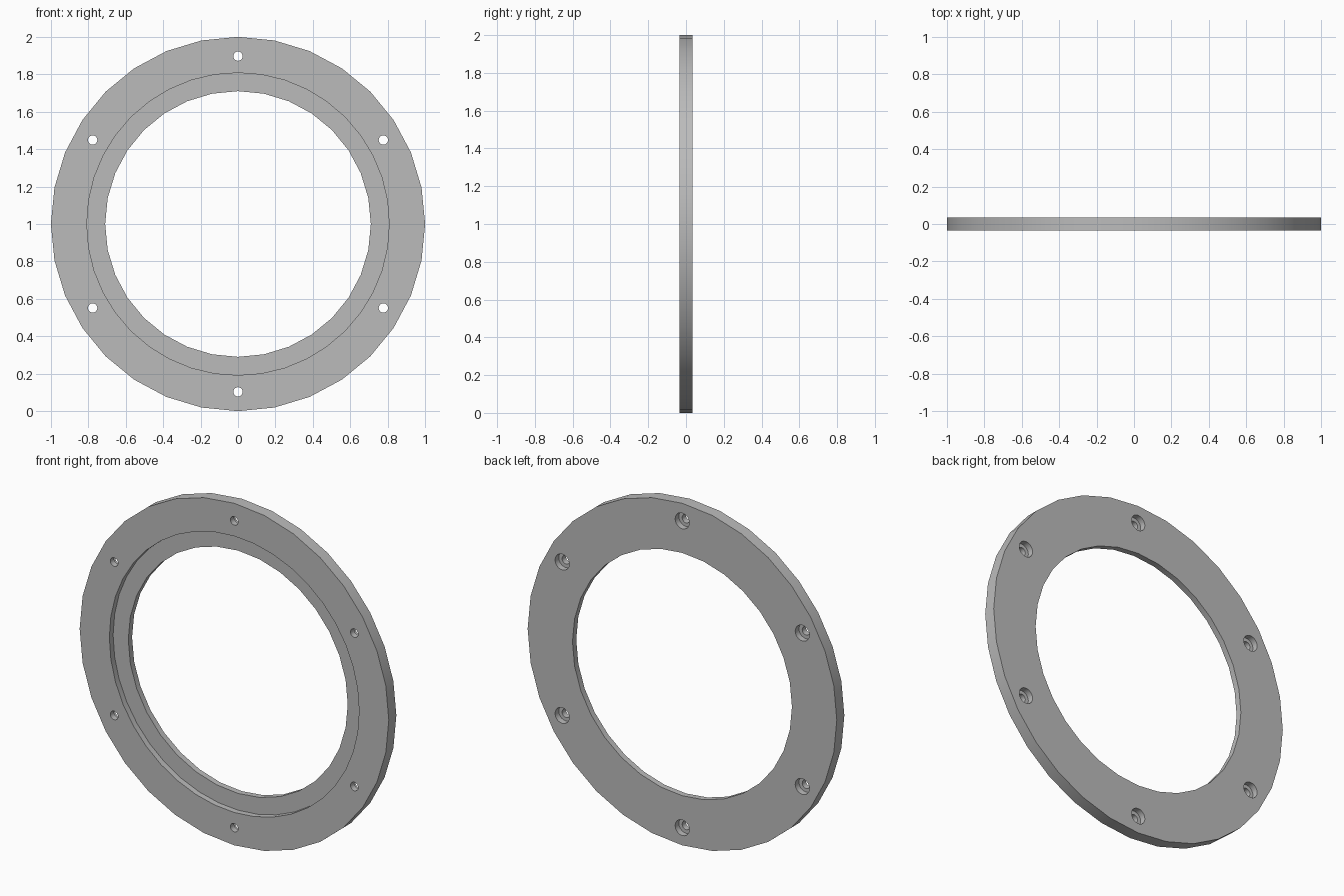
import bpy
import math

if "Cube" in bpy.data.objects:
    bpy.data.objects.remove(bpy.data.objects["Cube"], do_unlink=True)

THICK = 0.07
HALF = THICK / 2

grey = bpy.data.materials.new("plain grey")
grey.use_nodes = True
grey.diffuse_color = (0.5, 0.5, 0.5, 1)
grey.node_tree.nodes["Principled BSDF"].inputs["Base Color"].default_value = (0.5, 0.5, 0.5, 1)


def disc(name, radius, y0, y1, sides, x=0, z=1):
    """Cylinder lying along y, from y0 to y1."""
    bpy.ops.mesh.primitive_cylinder_add(
        vertices=sides, radius=radius, depth=y1 - y0,
        location=(x, (y0 + y1) / 2, z), rotation=(math.pi / 2, 0, 0))
    obj = bpy.context.object
    obj.name = name
    obj.data.materials.append(grey)
    return obj


# Flange blank
ring = disc("flange_ring", 1, -HALF, HALF, 32)

# Central bore and the shallow front rebate around it
cutters = [
    disc("bore_cutter", 0.71, -0.1, 0.1, 32),
    disc("rebate_cutter", 0.808, -0.1, 0, 40),
]

# Six bolt holes, counterbored from the back
for i in range(6):
    a = math.radians(30 + 60 * i)
    x, z = 0.897 * math.cos(a), 1 + 0.897 * math.sin(a)
    cutters.append(disc("bolt_hole_cutter", 0.025, -0.1, 0.1, 20, x, z))
    cutters.append(disc("counterbore_cutter", 0.046, 0, 0.1, 20, x, z))

# Cut everything out, then drop the cutters
for cutter in cutters:
    cutter.hide_render = True
    mod = ring.modifiers.new(cutter.name, "BOOLEAN")
    mod.operation = "DIFFERENCE"
    mod.solver = "EXACT"
    mod.object = cutter

bpy.ops.object.select_all(action="DESELECT")
ring.select_set(True)
bpy.context.view_layer.objects.active = ring
for mod in list(ring.modifiers):
    bpy.ops.object.modifier_apply(modifier=mod.name)
for cutter in cutters:
    bpy.data.objects.remove(cutter, do_unlink=True)

bpy.ops.object.shade_smooth_by_angle(angle=math.radians(30))
